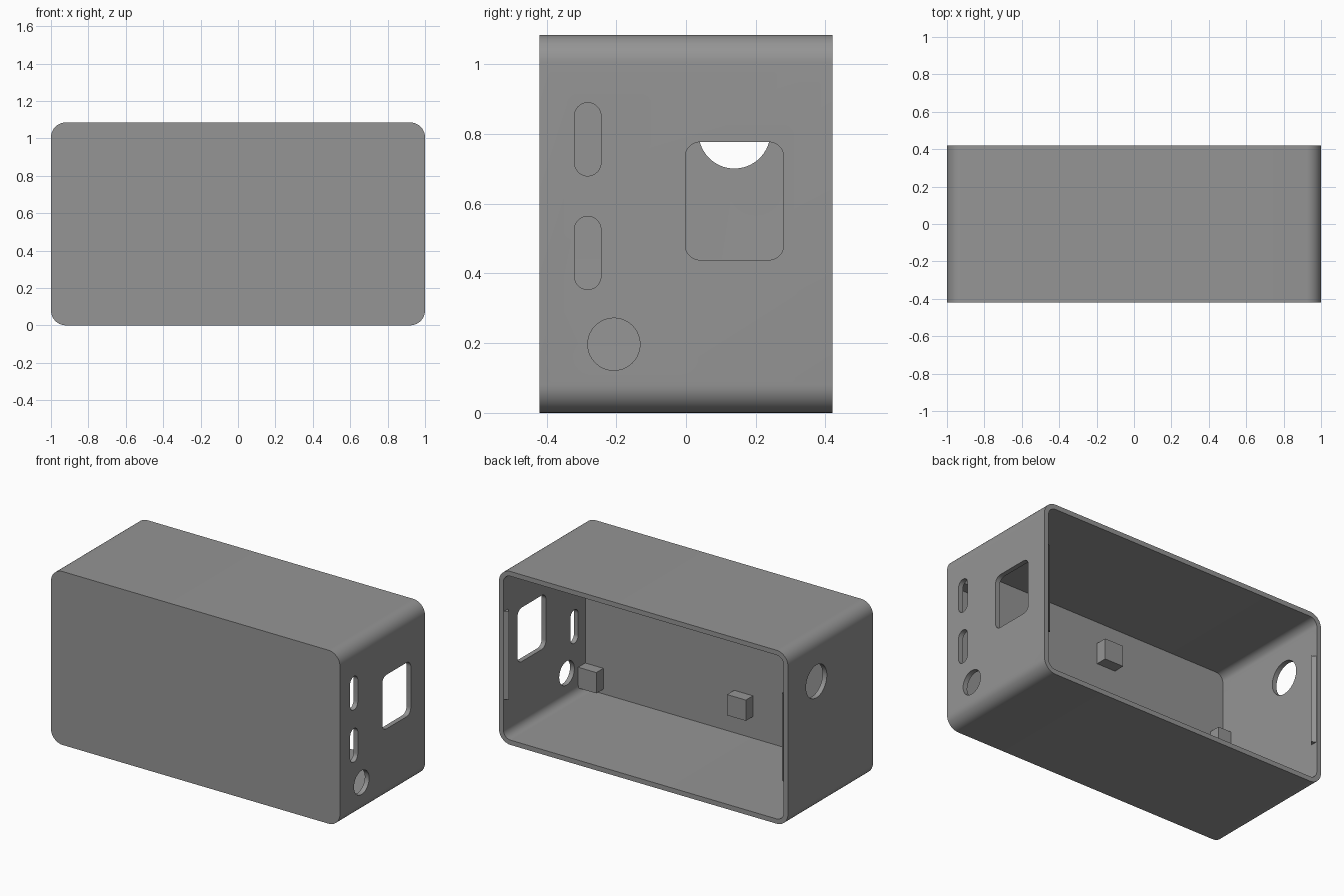
import bpy, bmesh, math
from mathutils import Vector

if "Cube" in bpy.data.objects:
    bpy.data.objects.remove(bpy.data.objects["Cube"])

W, D, H = 1.0, 0.42, 1.085      # half width, half depth, height
T = 0.03                        # wall thickness
MID = H / 2

grey = bpy.data.materials.new("plain_grey")
grey.diffuse_color = (0.30, 0.30, 0.30, 1)
grey.use_nodes = True
grey.node_tree.nodes["Principled BSDF"].inputs["Base Color"].default_value = grey.diffuse_color


def rounded(cu, cv, hu, hv, r, n=10):
    """Rounded rectangle outline, centre (cu, cv), half sizes hu and hv."""
    pts = []
    for k, (su, sv) in enumerate([(1, 1), (-1, 1), (-1, -1), (1, -1)]):
        for i in range(n + 1):
            a = math.pi / 2 * (k + i / n)
            p = (cu + su * (hu - r) + r * math.cos(a),
                 cv + sv * (hv - r) + r * math.sin(a))
            if not pts or math.dist(p, pts[-1]) > 1e-5:
                pts.append(p)
    if math.dist(pts[0], pts[-1]) < 1e-5:
        pts.pop()
    return pts


def prism(name, pts, axis, a, b):
    """Extrude a 2D outline along an axis from a to b."""
    place = {"x": lambda u, v, t: (t, u, v),
             "y": lambda u, v, t: (u, t, v),
             "z": lambda u, v, t: (u, v, t)}[axis]
    bm = bmesh.new()
    face = bm.faces.new([bm.verts.new(place(u, v, a)) for u, v in pts])
    ext = bmesh.ops.extrude_face_region(bm, geom=[face])
    moved = [e for e in ext["geom"] if isinstance(e, bmesh.types.BMVert)]
    bmesh.ops.translate(bm, verts=moved, vec=Vector(place(0, 0, b - a)))
    bmesh.ops.recalc_face_normals(bm, faces=bm.faces)
    me = bpy.data.meshes.new(name)
    bm.to_mesh(me)
    bm.free()
    me.materials.append(grey)
    ob = bpy.data.objects.new(name, me)
    bpy.context.collection.objects.link(ob)
    return ob


def cut(target, cutter):
    mod = target.modifiers.new("cut", "BOOLEAN")
    mod.operation, mod.solver, mod.object = "DIFFERENCE", "EXACT", cutter
    bpy.context.view_layer.objects.active = target
    bpy.ops.object.modifier_apply(modifier=mod.name)
    bpy.data.objects.remove(cutter)


# Box shell, open at the back
case = prism("case", rounded(0, MID, W, MID, 0.08), "y", -D, D)
cut(case, prism("cavity", rounded(0, MID, W - T, MID - T, 0.05), "y", -D + T, D + 0.1))

# Openings: two slots, round hole and square port on the right, round hole on the left
openings = [
    (1, -0.282, 0.785, 0.038, 0.105, 0.038),
    (1, -0.282, 0.459, 0.038, 0.105, 0.038),
    (1, -0.207, 0.197, 0.075, 0.075, 0.075),
    (1, 0.139, 0.608, 0.141, 0.169, 0.042),
    (-1, 0.139, 0.804, 0.103, 0.103, 0.103),
]
for side, y, z, hy, hz, r in openings:
    cut(case, prism("opening", rounded(y, z, hy, hz, r), "x", side * 0.9, side * 1.1))

bpy.ops.object.select_all(action="DESELECT")
case.select_set(True)
bpy.context.view_layer.objects.active = case
bpy.ops.object.shade_smooth_by_angle(angle=math.radians(30))

# Mounting posts on the inside of the front wall
for x0, x1, z in [(0.845, 0.975, 0.125), (0.845, 0.975, 0.96),
                  (-0.19, -0.06, 0.23), (-0.19, -0.06, 0.855),
                  (-0.975, -0.88, 0.595)]:
    outline = [(x0, z - 0.065), (x1, z - 0.065), (x1, z + 0.065), (x0, z + 0.065)]
    prism("mounting_post", outline, "y", -D + T - 0.005, -0.32)

# Snap ridges just inside the open rim
for side in (1, -1):
    ridge = [(side * (W - T), 0.375), (side * (W - T - 0.025), 0.40), (side * (W - T), 0.418)]
    prism("snap_ridge", ridge, "z", 0.27, 0.82)
